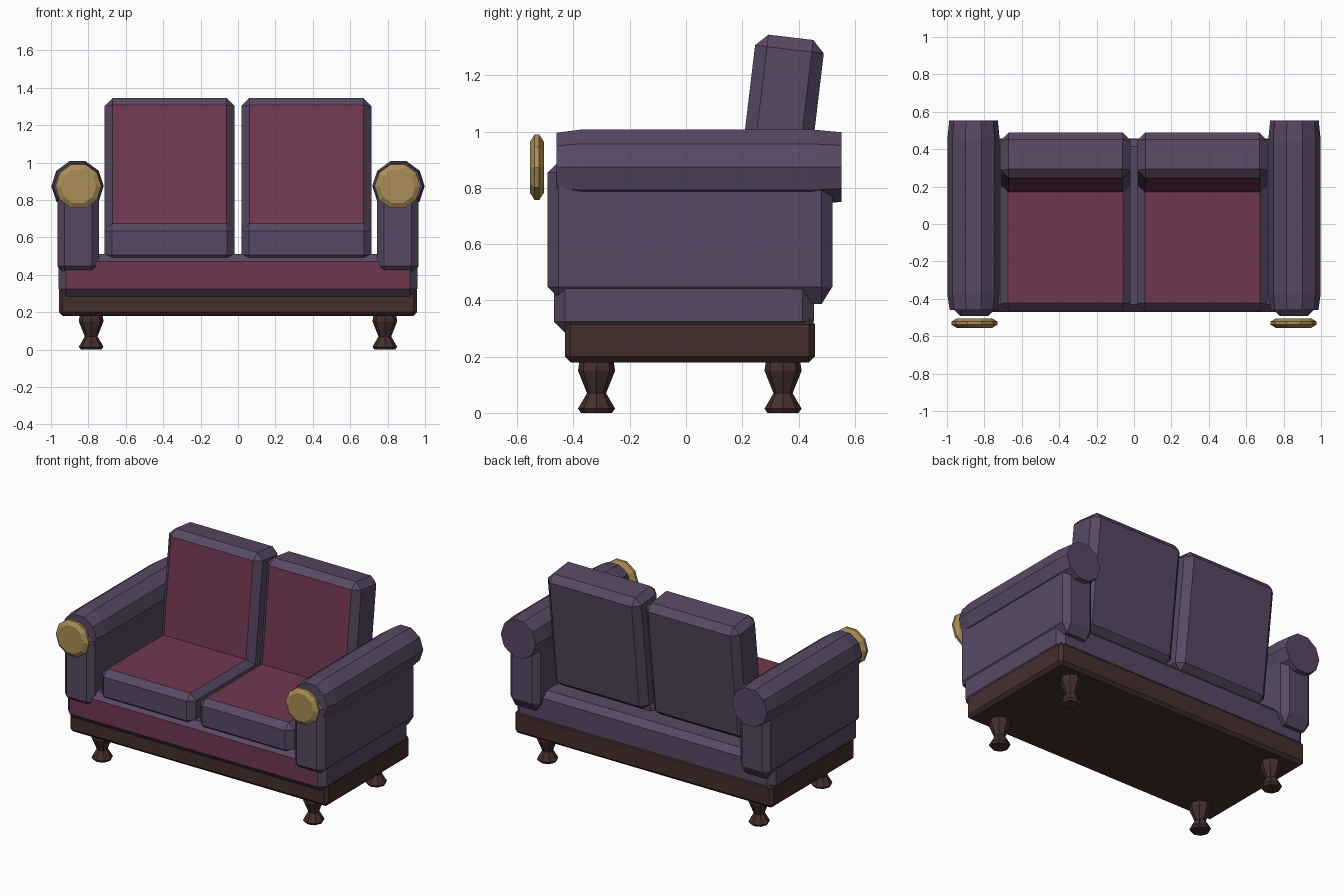
import bpy, bmesh, math
from mathutils import Matrix, Vector

if "Cube" in bpy.data.objects:
    bpy.data.objects.remove(bpy.data.objects["Cube"])


def material(name, rgb):
    m = bpy.data.materials.new(name)
    m.diffuse_color = (*rgb, 1)
    m.use_nodes = True
    m.node_tree.nodes["Principled BSDF"].inputs["Base Color"].default_value = m.diffuse_color
    return m


PURPLE = material("purple_leather", (0.098, 0.066, 0.127))
CRIMSON = material("crimson_fabric", (0.165, 0.039, 0.080))
WOOD = material("dark_wood", (0.058, 0.028, 0.027))
GOLD = material("aged_gold", (0.40, 0.27, 0.093))


def finish(name, bm, mats):
    bmesh.ops.recalc_face_normals(bm, faces=bm.faces)
    mesh = bpy.data.meshes.new(name)
    bm.to_mesh(mesh)
    bm.free()
    for m in mats:
        mesh.materials.append(m)
    ob = bpy.data.objects.new(name, mesh)
    bpy.context.collection.objects.link(ob)
    return ob


def chamfer_box(name, lo, hi, bevel, mats, panel=None, tilt=0.0):
    """Chamfered box; the face pointing along `panel` takes the second material."""
    lo, hi = Vector(lo), Vector(hi)
    bm = bmesh.new()
    bmesh.ops.create_cube(bm, size=1)
    bmesh.ops.scale(bm, vec=hi - lo, verts=bm.verts)
    bmesh.ops.bevel(bm, geom=bm.edges[:], offset=bevel, segments=1,
                    affect='EDGES', profile=0.5)
    bm.normal_update()
    if panel:
        for f in bm.faces:
            f.material_index = int(f.normal.dot(Vector(panel)) > 0.95)
    bm.transform(Matrix.Translation((lo + hi) / 2) @ Matrix.Rotation(tilt, 4, 'X'))
    return finish(name, bm, mats)


def lathe(name, centre, axis, profile, sides, mats):
    """Capped rings of (position, radius) around the z or y axis."""
    bm = bmesh.new()
    rings = []
    for t, r in profile:
        ring = []
        for i in range(sides):
            a = 2 * math.pi * i / sides
            c, s = r * math.cos(a), r * math.sin(a)
            offset = (c, s, t) if axis == 'z' else (c, t, s)
            ring.append(bm.verts.new(Vector(centre) + Vector(offset)))
        rings.append(ring)
    for a, b in zip(rings, rings[1:]):
        for i in range(sides):
            j = (i + 1) % sides
            bm.faces.new((a[i], a[j], b[j], b[i]))
    bm.faces.new(rings[0])
    bm.faces.new(rings[-1])
    return finish(name, bm, mats)


# Wooden plinth and upholstered seat frame with a crimson front
chamfer_box("wood_base", (-0.958, -0.43, 0.18), (0.958, 0.458, 0.335), 0.02, [WOOD])
chamfer_box("seat_frame", (-0.96, -0.47, 0.285), (0.96, 0.455, 0.51), 0.04,
            [PURPLE, CRIMSON], panel=(0, -1, 0))

LEG = [(0, 0.055), (0.015, 0.066), (0.07, 0.034), (0.15, 0.066), (0.19, 0.06)]
ROLL = [(-0.46, 0.128), (-0.375, 0.14), (0.45, 0.14), (0.553, 0.13)]
DISC = [(-0.555, 0.095), (-0.538, 0.123), (-0.522, 0.123), (-0.505, 0.095)]

for side, s in (("left", -1), ("right", 1)):
    # Turned feet
    for end, y in (("front", -0.318), ("back", 0.345)):
        lathe(f"{end}_{side}_leg", (s * 0.785, y, 0), 'z', LEG, 8, [WOOD])

    # Arm panel, its back lower edge dropping slightly
    x0, x1 = sorted((s * 0.742, s * 0.966))
    arm = chamfer_box(f"{side}_arm", (x0, -0.492, 0.41), (x1, 0.52, 0.892), 0.038, [PURPLE])
    for v in arm.data.vertices:
        if v.co.z < 0.42 and v.co.y > 0:
            v.co.z -= 0.023

    # Rolled arm top and the gold disc in front of it
    lathe(f"{side}_arm_roll", (s * 0.858, 0, 0.874), 'y', ROLL, 10, [PURPLE])
    lathe(f"{side}_arm_disc", (s * 0.853, 0, 0.873), 'y', DISC, 10, [GOLD])

    # Seat cushion, crimson on top
    x0, x1 = sorted((s * 0.018, s * 0.713))
    chamfer_box(f"{side}_seat_cushion", (x0, -0.462, 0.465), (x1, 0.30, 0.675), 0.04,
                [PURPLE, CRIMSON], panel=(0, 0, 1))

    # Leaning back cushion, crimson on its front
    chamfer_box(f"{side}_back_cushion", (x0, 0.203, 0.548), (x1, 0.449, 1.338), 0.043,
                [PURPLE, CRIMSON], panel=(0, -1, 0), tilt=-math.radians(6.8))
